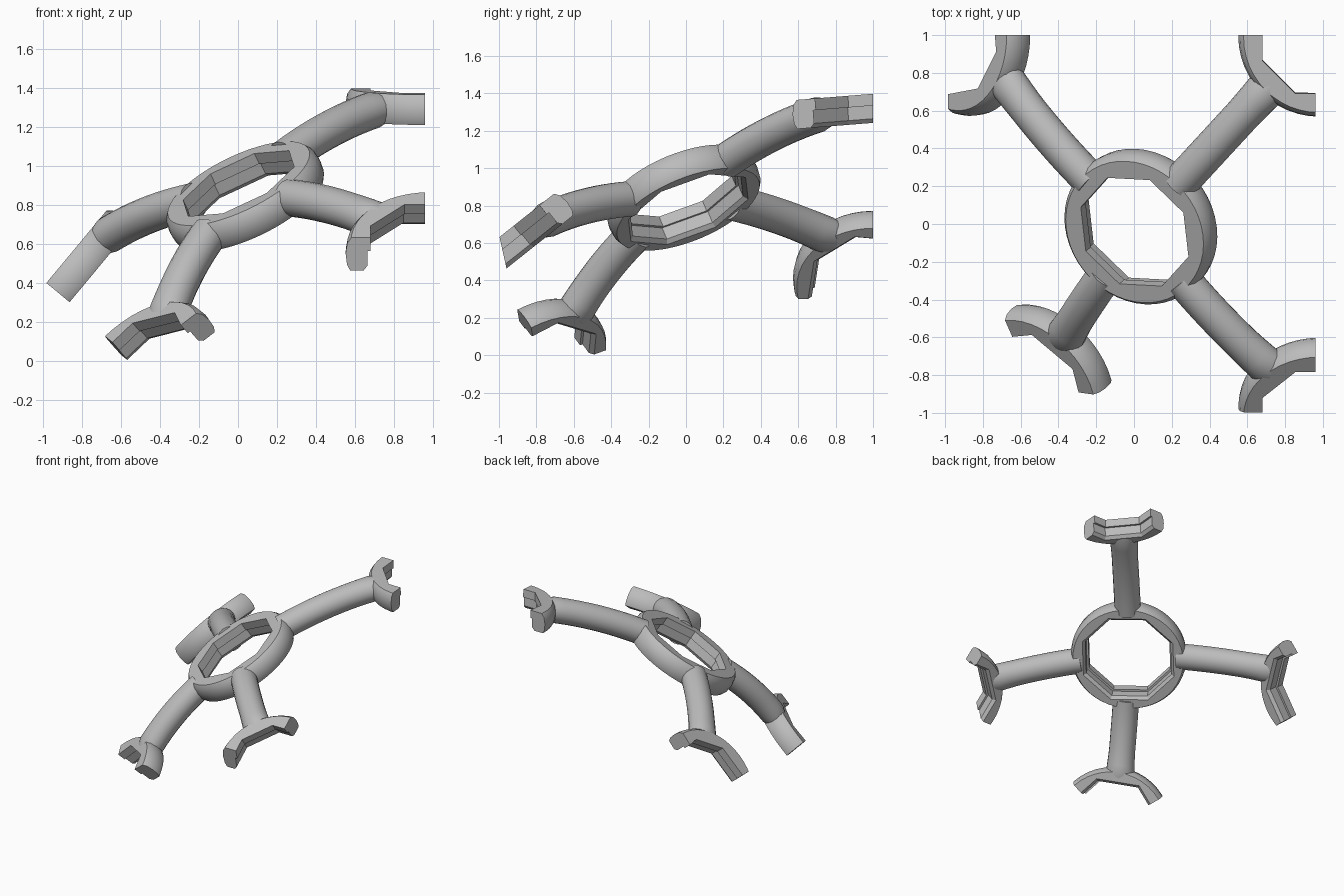
import bpy, bmesh
from math import radians, cos, sin, pi
from mathutils import Vector

cube = bpy.data.objects.get("Cube")
if cube:
    bpy.data.objects.remove(cube)

grey = bpy.data.materials.new("plain grey")
grey.use_nodes = True
grey.diffuse_color = (0.5, 0.5, 0.5, 1)
grey.node_tree.nodes["Principled BSDF"].inputs["Base Color"].default_value = (0.5, 0.5, 0.5, 1)

# Cross-section of every ring: (radius, height)
OUTER = [(0.40, 0.0775), (0.42, 0.05), (0.428, 0), (0.423, -0.05), (0.408, -0.0775)]
INNER = [(0.335, -0.0775), (0.315, -0.055), (0.315, 0.015), (0.30, 0.015), (0.30, 0.0775)]
MID_RADIUS = 0.36


def finish(name, sections, closed, angle, cuts=()):
    """Skin a row of cross-sections, trim by planes, shade smooth by angle."""
    bm = bmesh.new()
    rows = [[bm.verts.new(p) for p in s] for s in sections]
    n = len(rows[0])
    pairs = list(zip(rows, rows[1:]))
    if closed:
        pairs.append((rows[-1], rows[0]))
    for a, b in pairs:
        for i in range(n):
            j = (i + 1) % n
            bm.faces.new((a[i], a[j], b[j], b[i]))
    if not closed:
        bm.faces.new(rows[0])
        bm.faces.new(rows[-1])
    for point, normal in cuts:
        geom = bm.verts[:] + bm.edges[:] + bm.faces[:]
        bmesh.ops.bisect_plane(bm, geom=geom, plane_co=point, plane_no=normal, clear_outer=True)
        bmesh.ops.holes_fill(bm, edges=[e for e in bm.edges if e.is_boundary])
    bmesh.ops.recalc_face_normals(bm, faces=bm.faces)
    mesh = bpy.data.meshes.new(name)
    bm.to_mesh(mesh)
    bm.free()
    mesh.materials.append(grey)
    obj = bpy.data.objects.new(name, mesh)
    bpy.context.collection.objects.link(obj)
    bpy.ops.object.select_all(action='DESELECT')
    obj.select_set(True)
    bpy.context.view_layer.objects.active = obj
    bpy.ops.object.shade_smooth_by_angle(angle=radians(angle))


def frame(normal, facing):
    """Ring axes: axis, direction of the arc middle, and the side direction."""
    n = Vector(normal).normalized()
    d = Vector(facing)
    d = (d - n * d.dot(n)).normalized()
    return n, d, n.cross(d)


def ring(name, centre, normal, facing, sweep=360, flat=45, cuts=()):
    """Ring or ring segment, round outside and flat-sided inside."""
    n, d, s = frame(normal, facing)
    full = sweep == 360
    steps = round(sweep * 6 / flat)
    flat = radians(flat)
    sections = []
    for k in range(steps if full else steps + 1):
        a = radians(sweep) * (k / steps - 0.5)
        off = (a + flat / 2) % flat - flat / 2
        out = d * cos(a) + s * sin(a)
        pts = OUTER + [(r / cos(off), z) for r, z in INNER]
        sections.append([centre + out * r + n * z for r, z in pts])
    finish(name, sections, full, 28, cuts)


def arm(name, start, end, up):
    """Gently arched round tube, a little fuller where it meets the rings."""
    control = (start + end) / 2 + up * 0.05
    sections = []
    steps = 12
    for k in range(steps + 1):
        t = k / steps
        p = start * (1 - t) ** 2 + control * 2 * t * (1 - t) + end * t * t
        along = ((control - start) * (1 - t) + (end - control) * t).normalized()
        side = along.cross(up).normalized()
        lift = side.cross(along)
        size = 0.097 + 0.01 * max(0, t - 0.7) / 0.3
        height = 0.095 if k < steps else 0.078
        sections.append([p + side * size * cos(a) + lift * height * sin(a)
                         for a in (2 * pi * i / 20 for i in range(20))])
    finish(name, sections, False, 40)


# Central ring
hub = Vector((0.035, -0.015, 0.845))
hub_normal = Vector((-0.41, -0.35, 0.84)).normalized()
ring("central_ring", hub, hub_normal, (1, 1.03, 0))

# End segments: centre, normal, direction of the arc middle, sweep, flat angle, trims
left_trim = ((0.96, 0, 0), (1, 0, 0))
back_trim = ((0, 1, 0), (0, 1, 0))
right_trim = ((-0.90, 0, 0.33), (-0.64, 0, -0.77))
front_trim = ((0, -0.98, 0.555), (0, -0.18, -0.04))
ends = {
    "back_left": ((0.98, 0.995, 1.32), (0, -0.08, 1), (-1, -1, 0), 150, 45, (left_trim, back_trim)),
    "back_right": ((-0.87, 1.0, 0.415), (-0.77, 0, 0.64), (0.505, -0.62, 0.607), 150, 45,
                   (back_trim, right_trim)),
    "front_right": ((-0.485, -0.82, -0.05), (-0.575, -0.49, 0.655), (0.32, 0.6, 0.73), 102, 51, ()),
    "front_left": ((0.98, -0.97, 0.555), (0, -0.62, 0.78), (-1, 0.78, 0.62), 150, 45,
                   (left_trim, front_trim)),
}
for place, (centre, normal, facing, sweep, flat, cuts) in ends.items():
    centre = Vector(centre)
    ring(place + "_end_segment", centre, normal, facing, sweep, flat, cuts)
    n, d, s = frame(normal, facing)
    joint = centre + d * (MID_RADIUS - 0.01)
    h, outward, s = frame(hub_normal, joint - hub)
    arm(place + "_arm", hub + outward * MID_RADIUS, joint, (h + n).normalized())
